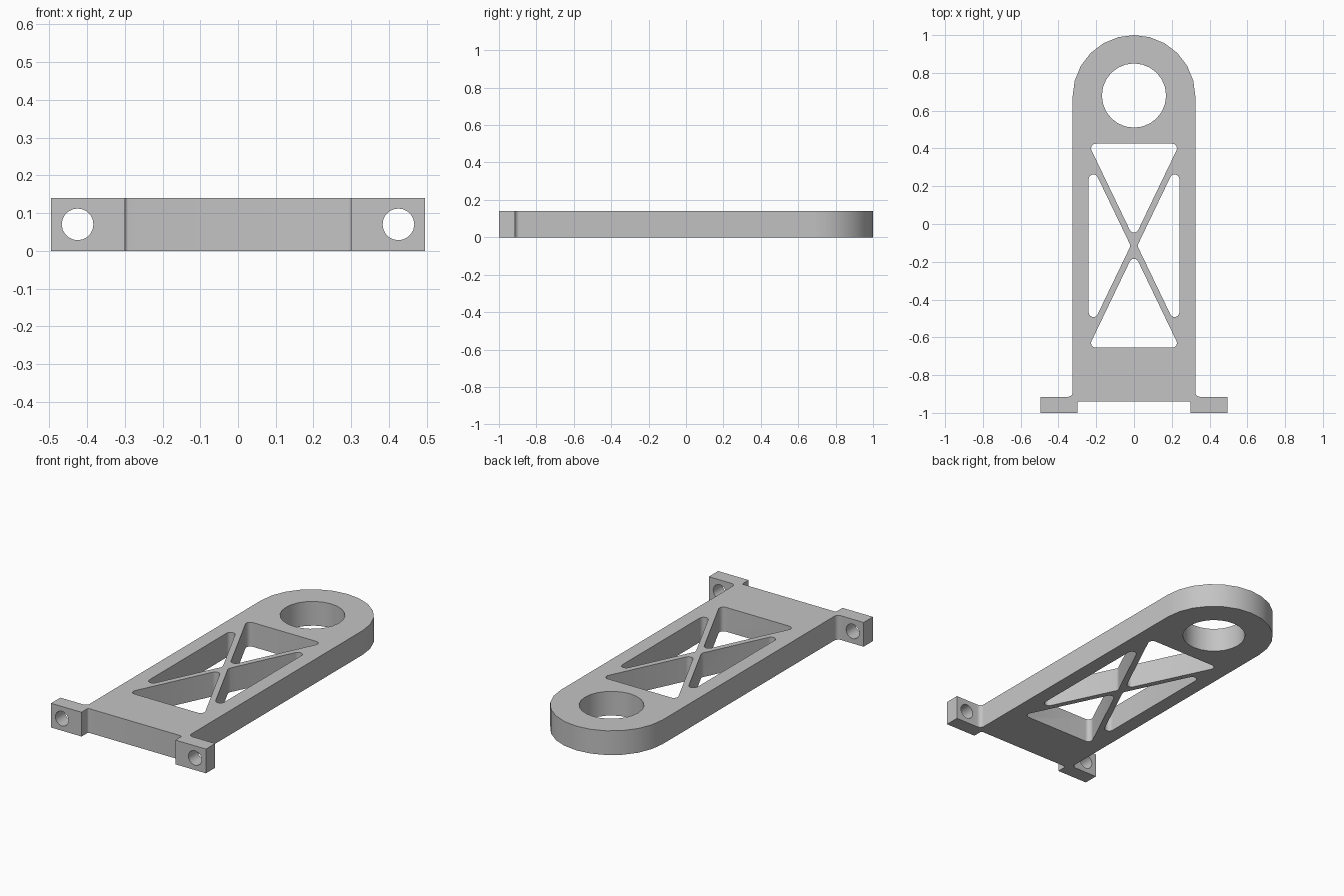
import bpy
import bmesh
import math
from mathutils import Vector, Matrix

cube = bpy.data.objects.get("Cube")
if cube:
    bpy.data.objects.remove(cube, do_unlink=True)

THICK = 0.14
STEPS = 6          # facets per quarter turn

grey = bpy.data.materials.new("plain grey")
grey.use_nodes = True
COLOUR = (0.55, 0.55, 0.55, 1)
grey.diffuse_color = COLOUR
grey.node_tree.nodes["Principled BSDF"].inputs["Base Color"].default_value = COLOUR


def rounded(corners):
    """Turn (x, y, radius) corners into a filleted outline."""
    points = []
    for i, (x, y, r) in enumerate(corners):
        p = Vector((x, y))
        if r == 0:
            points.append(p)
            continue
        a = (Vector(corners[i - 1][:2]) - p).normalized()
        b = (Vector(corners[(i + 1) % len(corners)][:2]) - p).normalized()
        half = a.angle(b) / 2
        centre = p + (a + b).normalized() * r / math.sin(half)
        start = p + a * r / math.tan(half) - centre
        end = p + b * r / math.tan(half) - centre
        sweep = math.atan2(start.x * end.y - start.y * end.x, start.dot(end))
        n = max(2, round(abs(sweep) / (math.pi / 2) * STEPS))
        for k in range(n + 1):
            q = centre + Matrix.Rotation(sweep * k / n, 2) @ start
            if not points or (q - points[-1]).length > 1e-4:
                points.append(q)
    return points


def prism(name, points, bottom, top):
    bm = bmesh.new()
    face = bm.faces.new([bm.verts.new((p.x, p.y, bottom)) for p in points])
    ext = bmesh.ops.extrude_face_region(bm, geom=[face])
    moved = [g for g in ext["geom"] if isinstance(g, bmesh.types.BMVert)]
    bmesh.ops.translate(bm, verts=moved, vec=(0, 0, top - bottom))
    bmesh.ops.recalc_face_normals(bm, faces=bm.faces)
    mesh = bpy.data.meshes.new(name)
    bm.to_mesh(mesh)
    bm.free()
    mesh.materials.append(grey)
    obj = bpy.data.objects.new(name, mesh)
    bpy.context.collection.objects.link(obj)
    return obj


def circle(x, y, r, n):
    return [Vector((x + r * math.cos(math.tau * k / n),
                    y + r * math.sin(math.tau * k / n))) for k in range(n)]


# Plate outline: recessed front edge, two feet, straight sides, round end
W = 0.325
right_half = [(0.3, -0.94, 0.01), (0.3, -1, 0), (0.495, -1, 0),
              (0.495, -0.915, 0), (W, -0.915, 0.025), (W, 1, W)]
left_half = [(-x, y, r) for x, y, r in reversed(right_half)]
arm = prism("bracket_arm", rounded(right_half + left_half), 0, THICK)

cutters = []


def cut_through(name, points):
    cutters.append(prism(name, points, -0.1, THICK + 0.1))


# Large bore at the round end
cut_through("bore_cutter", circle(0, 0.68, 0.17, 24))

# Four windows that leave a crossed pair of struts
MID, SLOPE, R = -0.115, 2.08, 0.025
TIP_X, TIP_Y = 0.0178, 0.037
SIDE_X, END_Y = 0.24, 0.54
for s in (-1, 1):
    wide = (END_Y - TIP_Y) / SLOPE
    tall = (SIDE_X - TIP_X) * SLOPE
    cut_through("end_window_cutter", rounded(
        [(0, MID + s * TIP_Y, R), (wide, MID + s * END_Y, R),
         (-wide, MID + s * END_Y, R)]))
    cut_through("side_window_cutter", rounded(
        [(s * TIP_X, MID, R), (s * SIDE_X, MID + tall, R),
         (s * SIDE_X, MID - tall, R)]))

# Bolt holes running front to back through the feet
for s in (-1, 1):
    hole = prism("bolt_hole_cutter", circle(0, 0, 0.042, 20), -0.1, 0.1)
    hole.data.transform(Matrix.Translation((s * 0.425, -0.96, THICK / 2))
                        @ Matrix.Rotation(math.pi / 2, 4, "X"))
    cutters.append(hole)

# Cut everything out of the arm
bpy.ops.object.select_all(action="DESELECT")
bpy.context.view_layer.objects.active = arm
arm.select_set(True)
for cutter in cutters:
    cutter.hide_render = True
    mod = arm.modifiers.new("cut", "BOOLEAN")
    mod.operation = "DIFFERENCE"
    mod.solver = "EXACT"
    mod.object = cutter
    bpy.ops.object.modifier_apply(modifier=mod.name)
    bpy.data.objects.remove(cutter, do_unlink=True)

bpy.ops.object.shade_smooth_by_angle(angle=math.radians(35))
